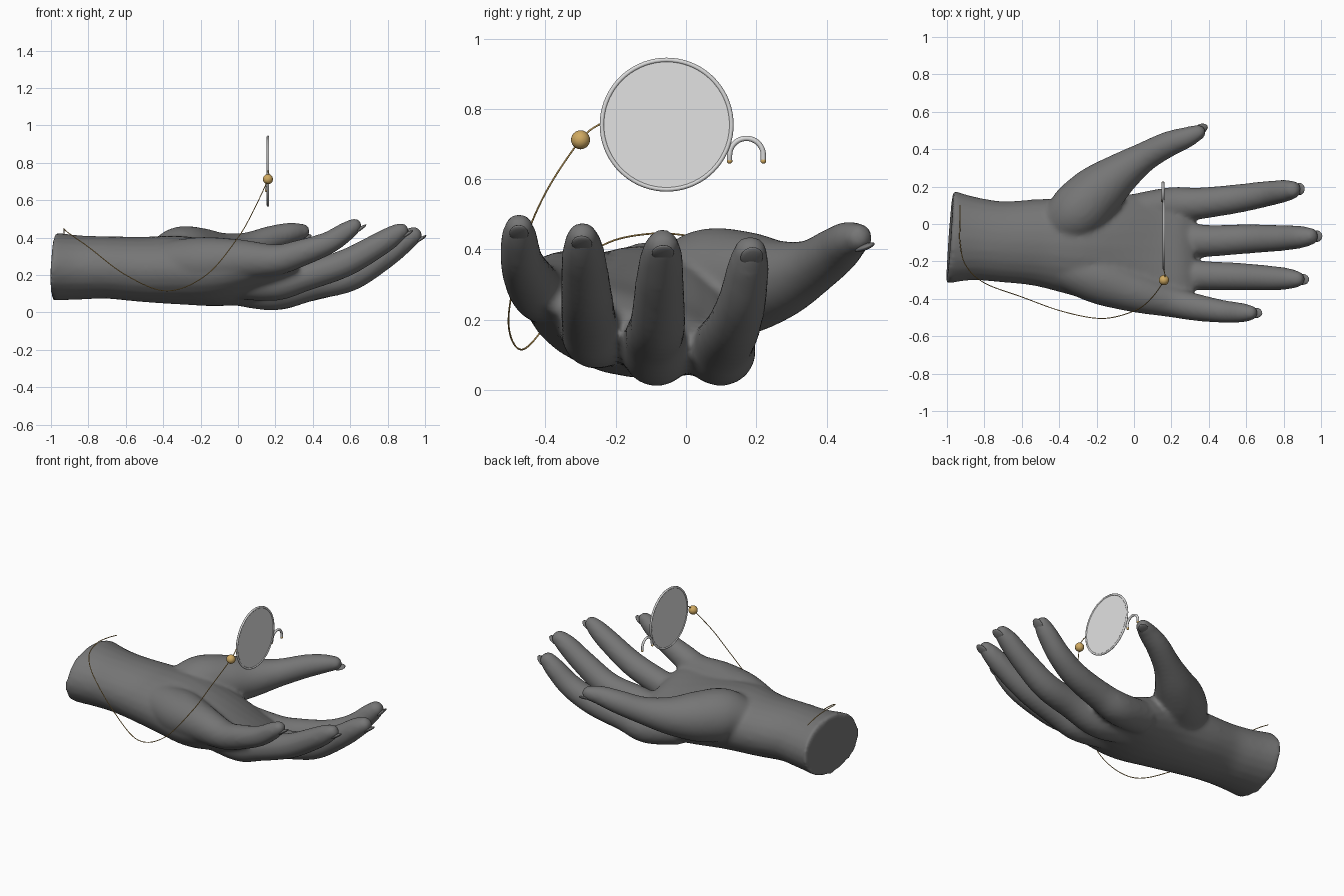
import bpy, bmesh, math
from mathutils import Vector

old = bpy.data.objects.get("Cube")
if old:
    bpy.data.objects.remove(old, do_unlink=True)


def material(name, colour):
    mat = bpy.data.materials.new(name)
    mat.use_nodes = True
    mat.diffuse_color = (*colour, 1)
    mat.node_tree.nodes["Principled BSDF"].inputs["Base Color"].default_value = (*colour, 1)
    return mat


SKIN = material("dark grey", (0.18, 0.18, 0.18))
SILVER = material("silver", (0.7, 0.7, 0.7))
GLASS = material("pale glass", (0.76, 0.76, 0.76))
GOLD = material("gold", (0.63, 0.4, 0.12))


def add_object(name, data, mat):
    obj = bpy.data.objects.new(name, data)
    data.materials.append(mat)
    bpy.context.collection.objects.link(obj)
    return obj


def mesh_object(name, bm, mat):
    bmesh.ops.recalc_face_normals(bm, faces=bm.faces)
    mesh = bpy.data.meshes.new(name)
    bm.to_mesh(mesh)
    bm.free()
    mesh.shade_smooth()
    return add_object(name, mesh, mat)


def spline(stations, steps=5):
    """Smooth path through stations, every component interpolated."""
    pts = [stations[0], *stations, stations[-1]]
    out = []
    for a, b, c, d in zip(pts, pts[1:], pts[2:], pts[3:]):
        for i in range(steps):
            t = i / steps
            out.append([q + t * ((r - p) / 2 + t * ((2 * p - 5 * q + 4 * r - s) / 2
                        + t * (3 * q - p - 3 * r + s) / 2))
                        for p, q, r, s in zip(a, b, c, d)])
    return out + [list(stations[-1])]


def loft(bm, stations, rounded, sides=24):
    """Elliptical tube; a station is x, y, z, half width, half height, tilt."""
    path = spline(stations)
    spots = [Vector(p[:3]) for p in path]
    rings = []

    def ring(centre, tangent, wide, high, tilt):
        side = Vector((0, 0, 1)).cross(tangent).normalized()
        up = tangent.cross(side)
        across = side * math.cos(tilt) + up * math.sin(tilt)
        over = up * math.cos(tilt) - side * math.sin(tilt)
        angles = [2 * math.pi * k / sides for k in range(sides)]
        rings.append([bm.verts.new(centre + across * wide * math.cos(a) + over * high * math.sin(a))
                      for a in angles])

    for i, p in enumerate(path):
        tangent = (spots[min(i + 1, len(path) - 1)] - spots[max(i - 1, 0)]).normalized()
        ring(spots[i], tangent, *p[3:])
    if rounded:
        wide, high, tilt = path[-1][3:]
        for s in (0.5, 0.8, 0.97):
            k = math.sqrt(1 - s * s)
            ring(spots[-1] + tangent * wide * s, tangent, wide * k, high * k, tilt)
    for a, b in zip(rings, rings[1:]):
        for k in range(sides):
            n = (k + 1) % sides
            bm.faces.new((a[k], a[n], b[n], b[k]))
    bm.faces.new(rings[0])
    bm.faces.new(rings[-1])


# Forearm and cupped palm
palm = [(-.985, -.07, .245, .25, .182, 0), (-.85, -.08, .24, .222, .172, 0),
        (-.7, -.095, .24, .217, .167, 0), (-.5, -.1, .23, .235, .175, 0),
        (-.3, -.12, .225, .265, .183, -.05), (-.1, -.14, .2, .3, .165, -.12),
        (.1, -.15, .185, .32, .12, -.25), (.24, -.15, .18, .31, .085, -.3),
        (.32, -.15, .175, .27, .04, -.3)]

# Fingers with the pads they grow from: x, y, z, radius
digits = {
    "index": [(0, .06, .14, .1), (.2, .1, .108, .097), (.35, .11, .135, .085), (.55, .135, .18, .077),
              (.7, .16, .255, .069), (.8, .176, .345, .06), (.845, .183, .39, .05)],
    "middle": [(0, -.07, .135, .1), (.2, -.085, .108, .097), (.4, -.09, .15, .085), (.6, -.08, .192, .079),
               (.78, -.075, .3, .07), (.885, -.07, .377, .061), (.938, -.067, .41, .049)],
    "ring": [(0, -.23, .17, .1), (.2, -.26, .155, .093), (.35, -.275, .19, .08), (.57, -.282, .262, .074),
             (.75, -.29, .36, .065), (.83, -.293, .41, .056), (.87, -.295, .435, .045)],
    "little": [(-.45, -.2, .26, .11), (-.2, -.285, .265, .138), (0, -.36, .28, .112),
               (.2, -.415, .28, .084), (.33, -.445, .315, .073), (.48, -.468, .37, .061),
               (.575, -.474, .43, .053), (.622, -.475, .462, .042)],
    "thumb": [(-.45, -.03, .26, .1), (-.32, .05, .3, .155), (-.2, .165, .305, .148),
              (-.08, .265, .315, .113), (.05, .355, .348, .081), (.18, .425, .395, .069),
              (.28, .462, .424, .057), (.342, .49, .433, .043)],
}

hand_bm = bmesh.new()
loft(hand_bm, palm, False)
for stations in digits.values():
    loft(hand_bm, [(*s, s[3], 0) for s in stations], True)
hand = mesh_object("hand", hand_bm, SKIN)

# Fuse into one skin and soften the joins
remesh = hand.modifiers.new("fuse", "REMESH")
remesh.mode = "VOXEL"
remesh.voxel_size = 0.013
remesh.use_smooth_shade = True
soften = hand.modifiers.new("soften", "SMOOTH")
soften.factor = 0.5
soften.iterations = 9

# Fingernails on the back of each tip
for name, stations in digits.items():
    tip, before = Vector(stations[-1][:3]), Vector(stations[-2][:3])
    along = (tip - before).normalized()
    hint = Vector((.4, .5, -.7)) if name == "thumb" else Vector((.3, 0, -1))
    out = (hint - along * hint.dot(along)).normalized()
    across = along.cross(out)
    radius = stations[-1][3]
    bm = bmesh.new()
    bmesh.ops.create_uvsphere(bm, u_segments=16, v_segments=8, radius=1)
    for v in bm.verts:
        x, y, z = v.co
        v.co = (tip + along * (radius * .4 + .04 * x) + across * radius * .65 * y
                + out * (radius * .72 + .009 * z))
    mesh_object(name + "_nail", bm, SKIN)


# Monocle: rim, lens, hook
RIM_CENTRE = Vector((.16, -.055, .755))


def wire(name, points, radius, mat, cyclic=False):
    curve = bpy.data.curves.new(name, "CURVE")
    curve.dimensions = "3D"
    curve.bevel_depth = radius
    curve.bevel_resolution = 2
    curve.use_fill_caps = True
    line = curve.splines.new("POLY")
    line.points.add(len(points) - 1)
    for p, co in zip(line.points, points):
        p.co = (*co, 1)
    line.use_cyclic_u = cyclic
    line.use_smooth = True
    return add_object(name, curve, mat)


def arc(centre, radius, start, end, count):
    angles = [math.radians(start + (end - start) * i / count) for i in range(count + 1)]
    return [centre + Vector((0, radius * math.cos(a), radius * math.sin(a))) for a in angles]


def ball(name, centre, radius):
    bm = bmesh.new()
    bmesh.ops.create_uvsphere(bm, u_segments=24, v_segments=12, radius=radius)
    bmesh.ops.translate(bm, verts=bm.verts, vec=centre)
    mesh_object(name, bm, GOLD)


wire("monocle_rim", arc(RIM_CENTRE, .184, 0, 360, 72)[:-1], .0065, SILVER, True)

lens_bm = bmesh.new()
bmesh.ops.create_cone(lens_bm, cap_ends=True, segments=64, radius1=.182, radius2=.182, depth=.005)
for v in lens_bm.verts:
    v.co = RIM_CENTRE + Vector((v.co.z, v.co.x, v.co.y))
lens = mesh_object("lens", lens_bm, GLASS)
lens.data.shade_flat()

hook = arc(Vector((.155, .172, .668)), .048, 0, 180, 24)
hook = [hook[0] - Vector((0, 0, .016)), *hook, hook[-1] - Vector((.004, 0, .016))]
wire("monocle_hook", hook, .0075, SILVER)
for side, end in (("outer", hook[0]), ("inner", hook[-1])):
    ball(side + "_hook_bead", end, .008)

# Gold bead and hanging cord draped over the wrist
ball("cord_bead", Vector((.16, -.3, .712)), .027)
cord = [(-.93, .1, .42), (-.93, 0, .44), (-.93, -.1, .445), (-.9, -.22, .42), (-.8, -.315, .35),
        (-.6, -.39, .2), (-.38, -.468, .115), (-.17, -.505, .2), (0, -.465, .4),
        (.09, -.4, .56), (.16, -.3, .712), (.16, -.245, .757)]
wire("cord", spline(cord, 10), .0025, GOLD)
